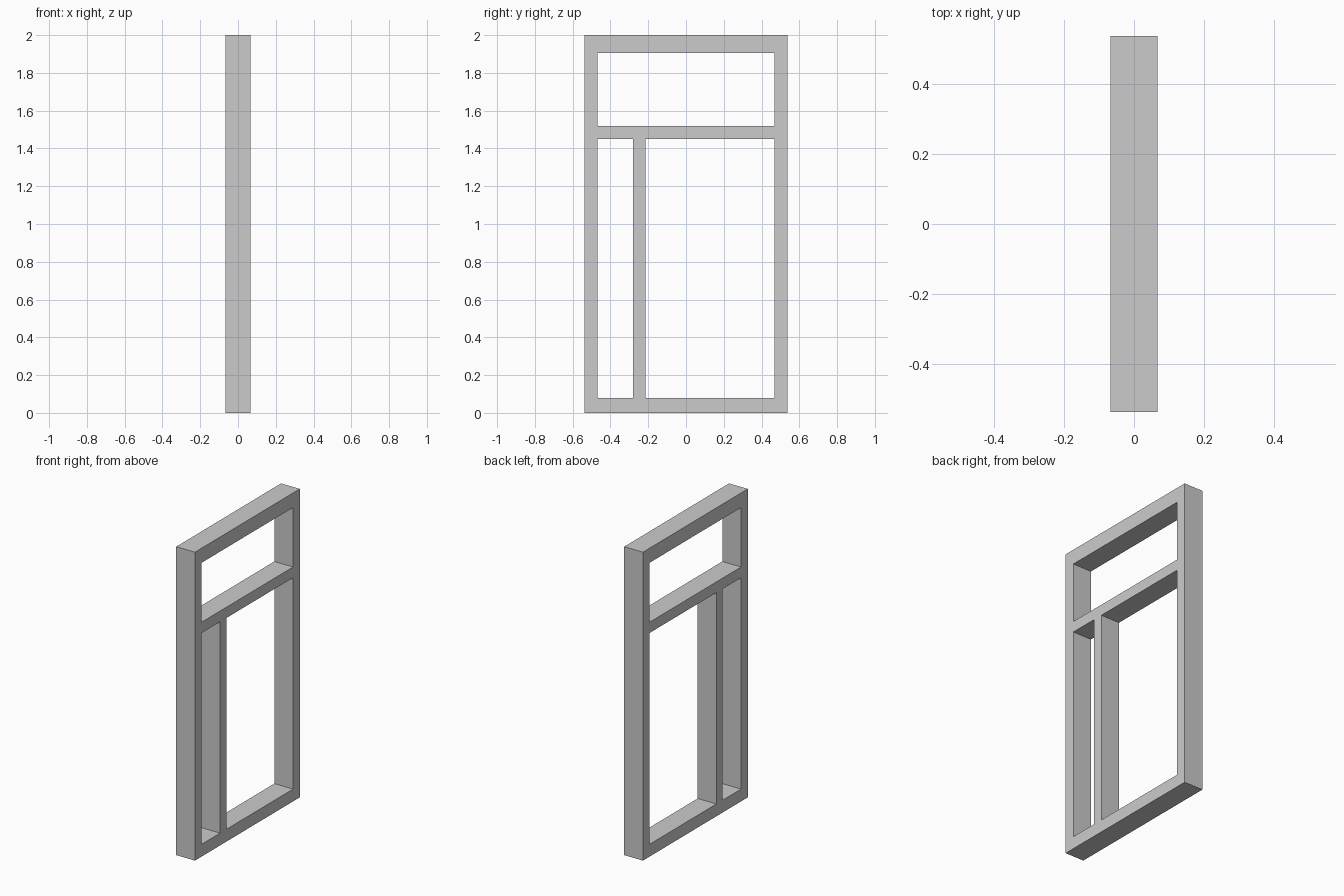
import bpy
import math

cube = bpy.data.objects.get("Cube")
if cube:
    bpy.data.objects.remove(cube, do_unlink=True)

HALF_DEPTH = 0.067
OUTER = (-0.537, 0.537, 0.0, 2.0)
OPENINGS = [
    (-0.468, 0.468, 1.905, 1.52),   # fanlight above the transom
    (-0.468, -0.28, 0.08, 1.45),    # narrow sidelight
    (-0.215, 0.468, 0.08, 1.45),    # doorway
]

grey = bpy.data.materials.new("light grey")
grey.use_nodes = True
colour = (0.6, 0.6, 0.6, 1.0)
grey.diffuse_color = colour
grey.node_tree.nodes["Principled BSDF"].inputs["Base Color"].default_value = colour


def add_rectangle(curve, left, right, bottom, top):
    """Add a closed rectangular outline to the profile."""
    spline = curve.splines.new("POLY")
    spline.points.add(3)
    corners = [(left, bottom), (right, bottom), (right, top), (left, top)]
    for point, (u, v) in zip(spline.points, corners):
        point.co = (u, v, 0, 1)
    spline.use_cyclic_u = True


# Frame profile: outer outline with three openings, extruded to depth
profile = bpy.data.curves.new("door_frame", "CURVE")
profile.dimensions = "2D"
profile.fill_mode = "BOTH"
profile.extrude = HALF_DEPTH
for rectangle in [OUTER] + OPENINGS:
    add_rectangle(profile, *rectangle)
profile.materials.append(grey)

# Stand the frame upright, with its width along y
frame = bpy.data.objects.new("door_frame", profile)
frame.rotation_euler = (math.pi / 2, 0, math.pi / 2)
bpy.context.collection.objects.link(frame)

# Turn the profile into a clean flat-shaded mesh
bpy.ops.object.select_all(action="DESELECT")
frame.select_set(True)
bpy.context.view_layer.objects.active = frame
bpy.ops.object.convert(target="MESH")
bpy.ops.object.mode_set(mode="EDIT")
bpy.ops.mesh.select_all(action="SELECT")
bpy.ops.mesh.remove_doubles(threshold=0.0001)
bpy.ops.mesh.normals_make_consistent(inside=False)
bpy.ops.object.mode_set(mode="OBJECT")
bpy.ops.object.shade_flat()
